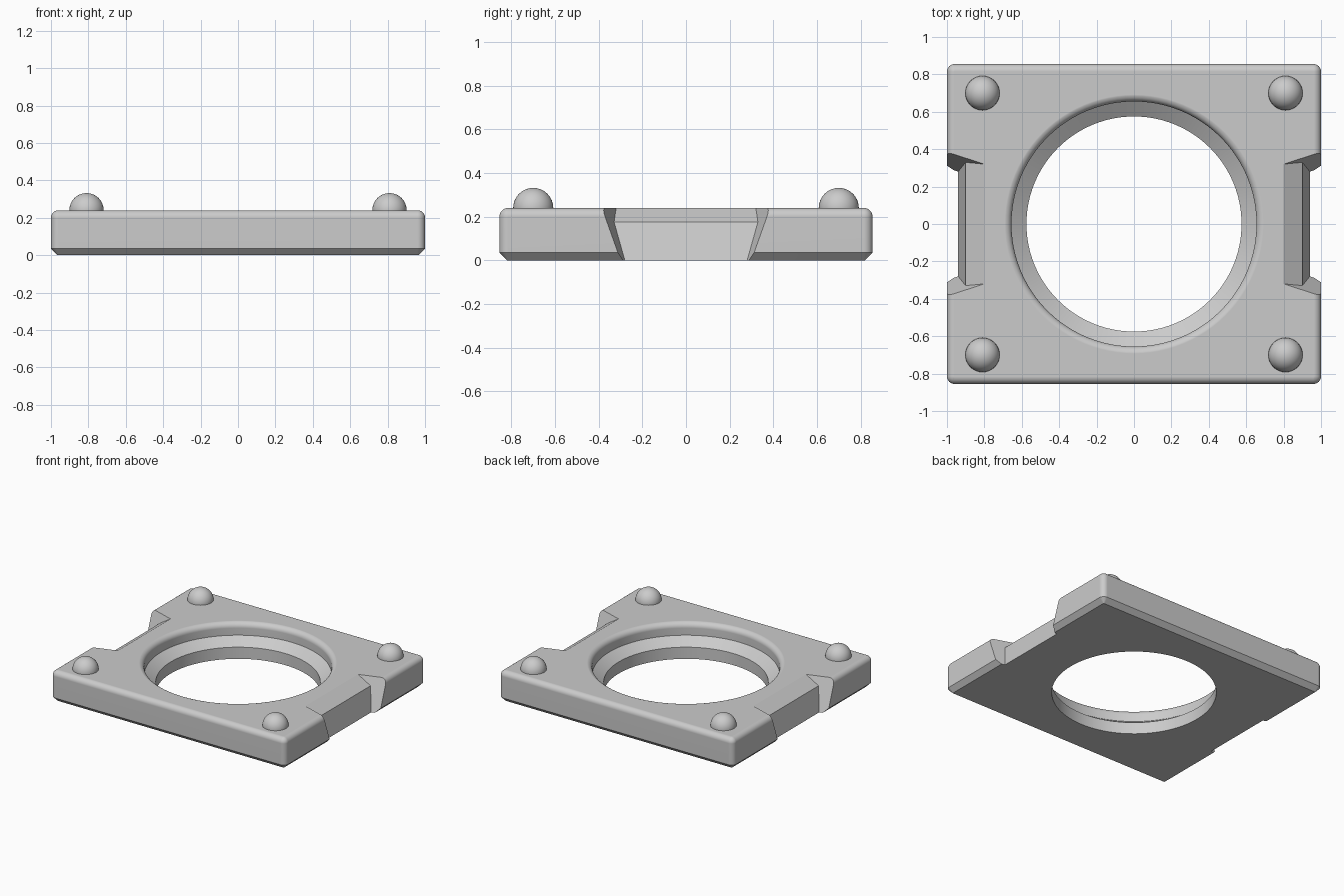
import bpy, bmesh
from math import pi, sin, cos, radians

if "Cube" in bpy.data.objects:
    bpy.data.objects.remove(bpy.data.objects["Cube"])

W, D, H, R = 1.0, 0.855, 0.24, 0.04   # half width, half depth, height, edge radius


def make_object(name, bm):
    bmesh.ops.recalc_face_normals(bm, faces=bm.faces)
    mesh = bpy.data.meshes.new(name)
    bm.to_mesh(mesh)
    bm.free()
    ob = bpy.data.objects.new(name, mesh)
    bpy.context.collection.objects.link(ob)
    return ob


def skin(bm, rings, closed=True):
    """Bridge equal-length rings and cap both ends."""
    for a, b in zip(rings, rings[1:]):
        n = len(a)
        for i in range(n):
            j = (i + 1) % n
            bm.faces.new((a[i], a[j], b[j], b[i]))
    bm.faces.new(rings[0][::-1])
    bm.faces.new(rings[-1])


def select_only(ob):
    bpy.ops.object.select_all(action='DESELECT')
    ob.select_set(True)
    bpy.context.view_layer.objects.active = ob


def subtract(ob, cutter):
    mod = ob.modifiers.new("cut", 'BOOLEAN')
    mod.operation = 'DIFFERENCE'
    mod.solver = 'EXACT'
    mod.object = cutter
    select_only(ob)
    bpy.ops.object.modifier_apply(modifier=mod.name)
    bpy.data.objects.remove(cutter)


# Plate: rounded rectangle, chamfered below and filleted above
bm = bmesh.new()
profile = [(0.035, 0), (0, 0.035)]
profile += [(R * (1 - cos(i * pi / 12)), H - R + R * sin(i * pi / 12)) for i in range(7)]
rings = []
for inset, z in profile:
    r = max(R - inset, 0.001)
    ring = []
    for q, (sx, sy) in enumerate([(1, 1), (-1, 1), (-1, -1), (1, -1)]):
        for k in range(7):
            a = q * pi / 2 + k * pi / 12
            ring.append(bm.verts.new((sx * (W - R) + r * cos(a),
                                      sy * (D - R) + r * sin(a), z)))
    rings.append(ring)
skin(bm, rings)
plate = make_object("base_plate", bm)

# Stepped round opening with a rounded rim
bm = bmesh.new()
rim = 0.04
profile = [(0.575, -0.1), (0.575, 0.09), (0.655, 0.145)]
profile += [(0.655 + rim * (1 - cos(i * pi / 12)), H - rim + rim * sin(i * pi / 12))
            for i in range(6)]
profile += [(0.695, H + 0.0005), (0.695, 0.4)]
N = 96
rings = [[bm.verts.new((r * cos(2 * pi * i / N), r * sin(2 * pi * i / N), z))
          for i in range(N)] for r, z in profile]
skin(bm, rings)
subtract(plate, make_object("opening_cutter", bm))

# Flared finger notches in both sides
for side in (1, -1):
    bm = bmesh.new()
    outline = [(0.708, 0.30), (0.9, 0.175), (0.954, -0.06), (1.1, -0.06), (1.1, 0.30)]
    ends = []
    for s in (-1, 1):
        ends.append([bm.verts.new((side * x,
                                   s * (0.32 + 0.325 * (x - 0.8) + 0.356 * (z - H)), z))
                     for x, z in outline])
    skin(bm, ends)
    subtract(plate, make_object("notch_cutter", bm))

select_only(plate)
bpy.ops.object.shade_smooth_by_angle(angle=radians(28))
wn = plate.modifiers.new("even_shading", 'WEIGHTED_NORMAL')
wn.keep_sharp = True

# Domed studs at the four corners
for sx in (-1, 1):
    for sy in (-1, 1):
        bm = bmesh.new()
        bmesh.ops.create_uvsphere(bm, u_segments=32, v_segments=16, radius=0.092)
        bmesh.ops.delete(bm, geom=[v for v in bm.verts if v.co.z < -0.02], context='VERTS')
        stud = make_object("corner_stud", bm)
        stud.location = (sx * 0.81, sy * 0.70, H)
        for p in stud.data.polygons:
            p.use_smooth = True
